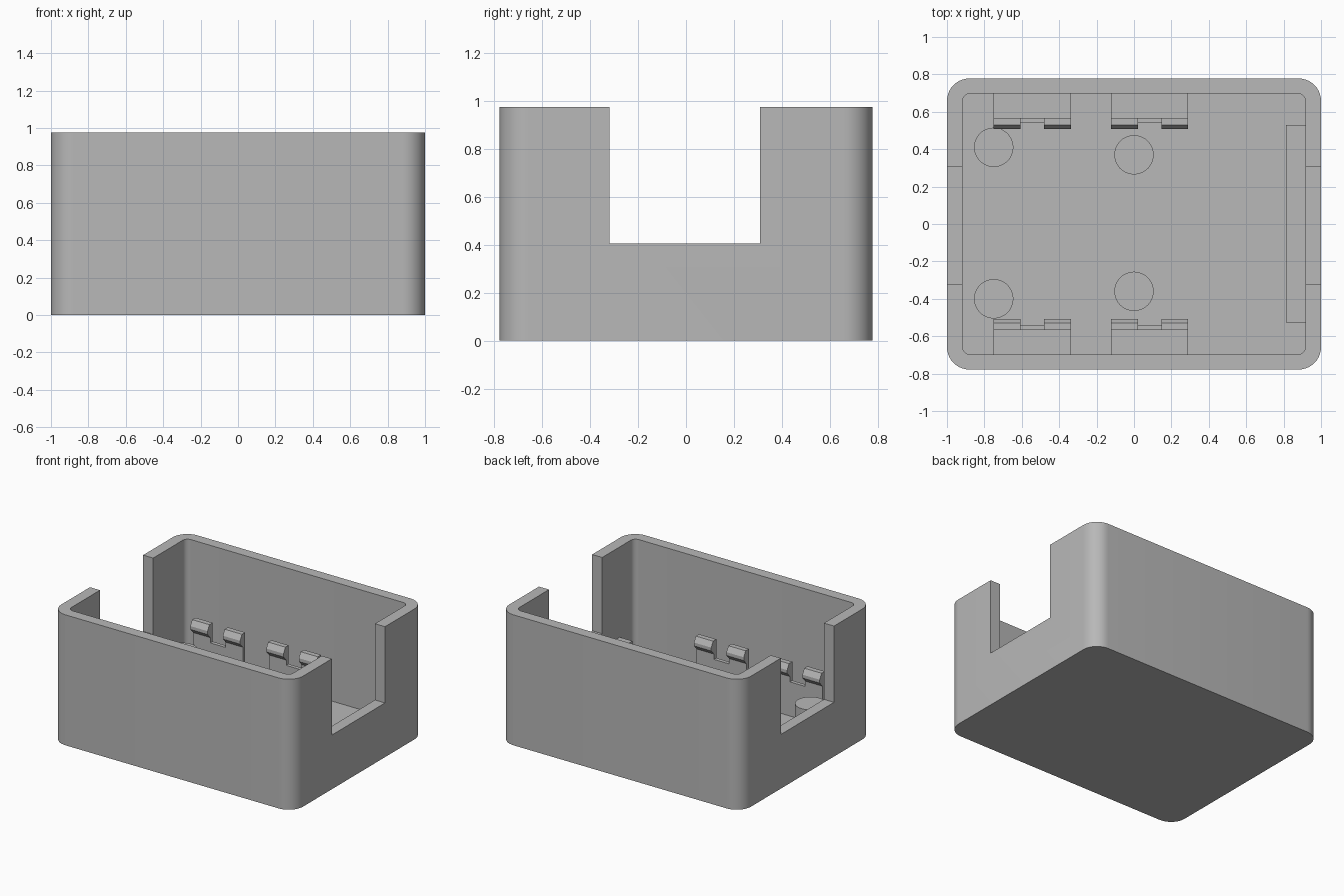
import bpy, bmesh, math

cube = bpy.data.objects.get("Cube")
if cube:
    bpy.data.objects.remove(cube, do_unlink=True)

grey = bpy.data.materials.new("light_grey")
grey.use_nodes = True
grey.diffuse_color = (0.48, 0.48, 0.48, 1)
grey.node_tree.nodes["Principled BSDF"].inputs["Base Color"].default_value = grey.diffuse_color


def extrude(name, points, vector):
    """Solid made by sweeping a closed outline along a vector."""
    bm = bmesh.new()
    face = bm.faces.new([bm.verts.new(p) for p in points])
    moved = bmesh.ops.extrude_face_region(bm, geom=[face])["geom"]
    bmesh.ops.translate(bm, vec=vector, verts=[v for v in moved if isinstance(v, bmesh.types.BMVert)])
    bmesh.ops.recalc_face_normals(bm, faces=bm.faces)
    mesh = bpy.data.meshes.new(name)
    bm.to_mesh(mesh)
    bm.free()
    obj = bpy.data.objects.new(name, mesh)
    bpy.context.collection.objects.link(obj)
    mesh.materials.append(grey)
    return obj


def box(name, x0, x1, y0, y1, z0, z1):
    return extrude(name, [(x0, y0, z0), (x1, y0, z0), (x1, y1, z0), (x0, y1, z0)], (0, 0, z1 - z0))


def rounded_box(name, hx, hy, r, z0, z1, steps=10):
    pts = []
    for i, (sx, sy) in enumerate([(1, 1), (-1, 1), (-1, -1), (1, -1)]):
        for k in range(steps + 1):
            a = math.pi / 2 * (i + k / steps)
            pts.append((sx * (hx - r) + r * math.cos(a), sy * (hy - r) + r * math.sin(a), z0))
    return extrude(name, pts, (0, 0, z1 - z0))


def smooth(obj):
    bpy.ops.object.select_all(action='DESELECT')
    obj.select_set(True)
    bpy.context.view_layer.objects.active = obj
    bpy.ops.object.shade_smooth_by_angle(angle=math.radians(30))


def cut(obj, cutter):
    mod = obj.modifiers.new("cut", 'BOOLEAN')
    mod.operation, mod.solver, mod.object = 'DIFFERENCE', 'EXACT', cutter
    bpy.context.view_layer.objects.active = obj
    bpy.ops.object.modifier_apply(modifier=mod.name)
    bpy.data.objects.remove(cutter, do_unlink=True)


# Open case: rounded shell with a wide notch through both end walls
FLOOR, TOP = 0.08, 0.975
case = rounded_box("case_shell", 1, 0.778, 0.12, 0, TOP)
cut(case, rounded_box("cavity_cutter", 0.917, 0.697, 0.04, FLOOR, TOP + 0.2))
cut(case, box("notch_cutter", -1.2, 1.2, -0.32, 0.308, 0.405, TOP + 0.2))
smooth(case)

# Round posts that carry the board
for i, (x, y) in enumerate([(-0.75, 0.41), (-0.75, -0.40), (0, 0.37), (0, -0.36)]):
    bpy.ops.mesh.primitive_cylinder_add(vertices=48, radius=0.105, depth=0.24, location=(x, y, 0.18))
    post = bpy.context.object
    post.name = f"support_post_{i + 1}"
    post.data.materials.append(grey)
    smooth(post)

# Long support bar beside the end wall
box("support_bar", 0.812, 0.93, -0.527, 0.53, FLOOR - 0.02, 0.30)

# Snap clips along both long walls: base ledge, upright and two hooked tabs
hook = [(0.568, 0.32), (0.568, 0.475), (0.53, 0.475), (0.508, 0.435), (0.508, 0.41), (0.54, 0.375), (0.54, 0.32)]
for side, wall in ((1, "back"), (-1, "front")):
    for n, x in enumerate((-0.75, -0.122)):
        tag = f"{wall}_{n + 1}"
        width = 0.412
        y0, y1, y2 = side * 0.54, side * 0.568, side * 0.71
        box(f"clip_upright_{tag}", x, x + width, min(y0, y1), max(y0, y1), FLOOR - 0.02, 0.335)
        box(f"clip_ledge_{tag}", x, x + width, min(y1, y2), max(y1, y2), FLOOR - 0.02, 0.18)
        for k, tx in enumerate((x, x + width - 0.143)):
            extrude(f"clip_tab_{tag}_{k + 1}", [(tx, side * y, z) for y, z in hook], (0.143, 0, 0))
